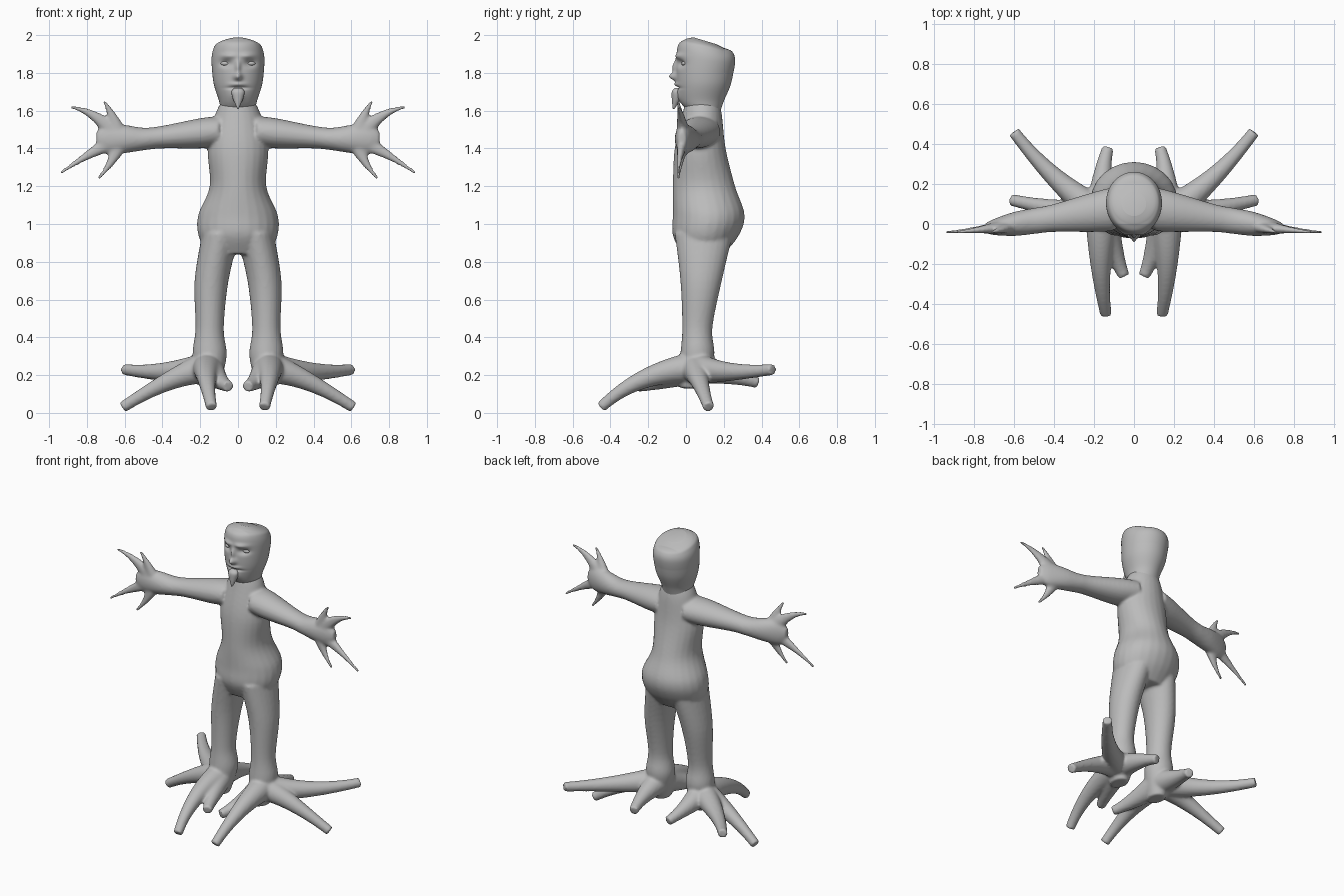
import bpy, bmesh, math
from mathutils import Vector

cube = bpy.data.objects.get("Cube")
if cube:
    bpy.data.objects.remove(cube, do_unlink=True)

X, Y, Z = Vector((1, 0, 0)), Vector((0, 1, 0)), Vector((0, 0, 1))
GREY = (.5, .5, .5, 1)

skin = bpy.data.materials.new("grey skin")
skin.use_nodes = True
skin.diffuse_color = GREY
skin.node_tree.nodes["Principled BSDF"].inputs["Base Color"].default_value = GREY


def spline(rows, steps):
    """Smooth curve through the section rows."""
    rows = [Vector(row) for row in rows]
    out = []
    for i in range(len(rows) - 1):
        before, start, end = rows[max(i - 1, 0)], rows[i], rows[i + 1]
        after = rows[min(i + 2, len(rows) - 1)]
        leave, arrive = (end - before) / 2, (after - start) / 2
        for k in range(steps):
            t = k / steps
            ease = t * t * (3 - 2 * t)
            out.append(start.lerp(end, ease) + leave * (t * (1 - t) ** 2) - arrive * (t * t * (1 - t)))
    return out + [rows[-1]]


def loft(bm, sections, axis=None, ref=Y, side=1, segments=24):
    """Skin elliptical sections (x, y, z, radius, radius towards ref)."""
    rings = []
    last = len(sections) - 1
    for i, section in enumerate(sections):
        centre = Vector(section[:3])
        ahead, behind = sections[min(i + 1, last)], sections[max(i - 1, 0)]
        along = axis or (Vector(ahead[:3]) - Vector(behind[:3])).normalized()
        across = ref.cross(along).normalized()
        up = along.cross(across)
        ring = []
        for k in range(segments):
            angle = math.tau * k / segments
            point = centre + across * section[3] * math.cos(angle) + up * section[4] * math.sin(angle)
            ring.append(bm.verts.new((point.x * side, point.y, point.z)))
        rings.append(ring)
    for lower, upper in zip(rings, rings[1:]):
        for k in range(segments):
            n = (k + 1) % segments
            bm.faces.new((lower[k], lower[n], upper[n], upper[k]))
    bm.faces.new(rings[0][::-1])
    bm.faces.new(rings[-1])


def upright(z, front, back, half_width, x=0):
    """Horizontal section given by its front and back edges."""
    return (x, (front + back) / 2, z, half_width, (back - front) / 2)


def digit(bm, root, bend, tip, thick, thin, squash, ref, side):
    """Curved finger or toe that tapers from root to tip."""
    root, bend, tip = Vector(root), Vector(bend), Vector(tip)
    sections = []
    for k in range(17):
        t = k / 16
        centre = root.lerp(bend, t).lerp(bend.lerp(tip, t), t)
        radius = thin + (thick - thin) * (1 - t) ** 1.5
        sections.append((*centre, radius, radius * squash))
    loft(bm, sections, ref=ref, side=side)


def finish(bm, name):
    """Turn the bmesh into a smooth grey object."""
    bmesh.ops.recalc_face_normals(bm, faces=bm.faces)
    for face in bm.faces:
        face.smooth = True
    mesh = bpy.data.meshes.new(name)
    bm.to_mesh(mesh)
    bm.free()
    mesh.materials.append(skin)
    ob = bpy.data.objects.new(name, mesh)
    bpy.context.collection.objects.link(ob)
    return ob


# Torso: height, front, back, half width
body = bmesh.new()
torso = [(1.66, 0, .17, .08), (1.58, -.02, .19, .12), (1.4, -.06, .21, .16), (1.2, -.07, .26, .15),
         (1.05, -.07, .31, .21), (.94, -.07, .28, .21), (.84, -.02, .2, .16)]
loft(body, spline([upright(*row) for row in torso], 6), axis=Z)

# Legs lean inwards above the knee
legs = [(.95, -.06, .25, .1), (.7, -.03, .19, .09), (.45, -.02, .14, .075), (.3, -.03, .15, .09),
        (.13, -.03, .1, .05)]
leg = [upright(*row, x=.15 - .2 * max(0, row[0] - .65)) for row in legs]

# Arms: reach, half height, half depth; they drop and come forward outwards
arms = [(.1, .08, .11), (.2, .08, .1), (.4, .06, .07), (.5, .06, .065), (.6, .075, .06), (.7, .08, .04),
        (.75, .04, .02)]
arm = [(x, .09 - .15 * x, max(1.45, 1.5 - .1 * x), high, deep) for x, high, deep in arms]

# Fingers: bend and tip, spread in the plane of the palm
fingers = [(.66, 1.58, .71, 1.65), (.75, 1.6, .89, 1.62), (.75, 1.4, .94, 1.27), (.64, 1.35, .74, 1.24)]

# Toes: bend and tip, spread around the ankle
toes = [((.4, .2, .2), (.6, .46, .23)), ((.35, .06, .2), (.61, .12, .03)),
        ((.18, -.25, .22), (.14, -.45, .03)), ((.1, -.15, .16), (.05, -.26, .14)),
        ((.17, .25, .2), (.13, .38, .16))]

for side in (1, -1):
    loft(body, spline(leg, 6), axis=Z, side=side)
    loft(body, spline(arm, 6), axis=X, side=side)
    for bend_x, bend_z, tip_x, tip_z in fingers:
        digit(body, (.63, -.01, 1.45), (bend_x, -.03, bend_z), (tip_x, -.04, tip_z), .06, .01, .7, Y, side)
    for bend, tip in toes:
        digit(body, (.16, .05, .24), bend, tip, .085, .03, 1, Z, side)

# Fuse the overlapping limbs into one soft skin
body_object = finish(body, "body")
fuse = body_object.modifiers.new("fuse", 'REMESH')
fuse.mode = 'VOXEL'
fuse.voxel_size = .009
fuse.use_smooth_shade = True
soften = body_object.modifiers.new("soften", 'SMOOTH')
soften.iterations = 6

# Head: height, front, back, half width
head = bmesh.new()
skull = [(1.59, .02, .18, .09), (1.65, -.03, .2, .1), (1.75, -.05, .24, .13), (1.88, -.05, .26, .14),
         (1.95, -.04, .25, .13), (1.98, 0, .22, .11), (2, .04, .16, .06)]
loft(head, spline([upright(*row) for row in skull], 20), axis=Z, segments=120)

# Face: distance from the middle, height above the eyes, width, height, push along y
EYE_LINE = 1.85
features = {
    "brow": (.05, .04, .04, .015, -.012),
    "eye socket": (.064, 0, .03, .018, .02),
    "nose bridge": (0, -.02, .013, .035, -.02),
    "nose tip": (0, -.07, .02, .02, -.036),
    "upper lip": (0, -.11, .04, .01, -.012),
    "mouth": (0, -.13, .05, .007, .014),
    "chin": (0, -.17, .035, .03, -.016),
}
for vert in head.verts:
    x, y, z = vert.co
    if y < .06:
        for offset, height, wide, tall, push in features.values():
            reach = ((abs(x) - offset) / wide) ** 2 + ((z - EYE_LINE - height) / tall) ** 2
            vert.co.y += push * math.exp(-reach)
    # The crown slopes down to the back
    backwards = max(0, min(1, y * 5))
    upwards = max(0, z - 1.8) * 5
    vert.co.z -= .06 * backwards * upwards
finish(head, "head")

# Eyes
for side, label in ((1, "left"), (-1, "right")):
    eye = bmesh.new()
    bmesh.ops.create_uvsphere(eye, u_segments=24, v_segments=12, radius=1)
    bmesh.ops.scale(eye, vec=(.027, .014, .012), verts=eye.verts)
    bmesh.ops.translate(eye, vec=(.065 * side, -.01, EYE_LINE), verts=eye.verts)
    finish(eye, label + "_eye")

# Pointed beard
beard = bmesh.new()
tuft = [(1.72, -.06, -.03, .02), (1.7, -.075, -.03, .034), (1.66, -.075, -.03, .026), (1.61, -.07, -.06, .003)]
loft(beard, spline([upright(*row) for row in tuft], 6), axis=Z)
finish(beard, "beard")
